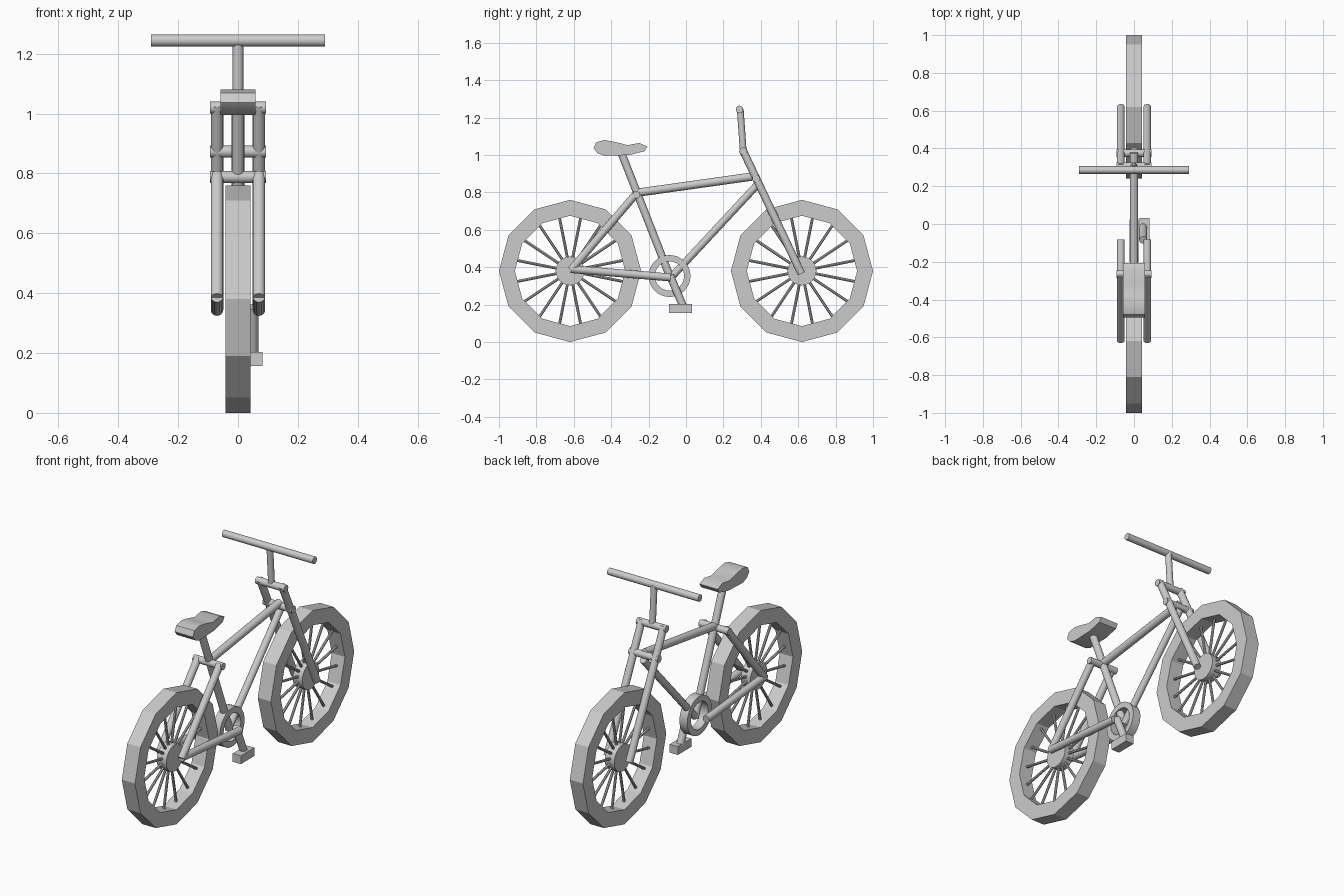
import bpy
import bmesh
from math import sin, cos, tau, radians
from mathutils import Vector, Matrix

if "Cube" in bpy.data.objects:
    bpy.data.objects.remove(bpy.data.objects["Cube"])

grey = bpy.data.materials.new("plain_grey")
grey.use_nodes = True
grey.diffuse_color = (0.6, 0.6, 0.6, 1)
grey.node_tree.nodes["Principled BSDF"].inputs["Base Color"].default_value = (0.6, 0.6, 0.6, 1)


def finish(name, bm, smooth=True):
    bmesh.ops.recalc_face_normals(bm, faces=bm.faces)
    mesh = bpy.data.meshes.new(name)
    bm.to_mesh(mesh)
    bm.free()
    mesh.materials.append(grey)
    obj = bpy.data.objects.new(name, mesh)
    bpy.context.collection.objects.link(obj)
    if smooth:
        bpy.ops.object.select_all(action='DESELECT')
        obj.select_set(True)
        bpy.context.view_layer.objects.active = obj
        bpy.ops.object.shade_smooth_by_angle(angle=radians(35))
    return obj


def add_tube(bm, start, end, radius, sides=16):
    a, b = Vector(start), Vector(end)
    turn = (b - a).to_track_quat('Z', 'Y').to_matrix().to_4x4()
    bmesh.ops.create_cone(bm, cap_ends=True, segments=sides, radius1=radius, radius2=radius,
                          depth=(b - a).length, matrix=Matrix.Translation((a + b) / 2) @ turn)


def tube(name, start, end, radius, sides=16):
    bm = bmesh.new()
    add_tube(bm, start, end, radius, sides)
    return finish(name, bm)


def ring(name, y, z, outer, inner, half, sides, smooth):
    """Rectangular-section ring around the x axis."""
    bm = bmesh.new()
    section = [(outer, -half), (outer, half), (inner, half), (inner, -half)]
    loops = [[bm.verts.new((x, y + r * cos(i * tau / sides), z + r * sin(i * tau / sides)))
              for r, x in section] for i in range(sides)]
    for i in range(sides):
        a, b = loops[i], loops[(i + 1) % sides]
        for j in range(4):
            k = (j + 1) % 4
            bm.faces.new((a[j], a[k], b[k], b[j]))
    return finish(name, bm, smooth)


# Wheels: twelve-sided tyre, round hub, sixteen spokes
AXLE = 0.38
for label, y in (("rear", -0.62), ("front", 0.62)):
    ring(label + "_tyre", y, AXLE, 0.38, 0.295, 0.042, 12, False)
    tube(label + "_hub", (-0.03, y, AXLE), (0.03, y, AXLE), 0.077, 24)
    bm = bmesh.new()
    for i in range(16):
        a = (i + 0.5) * tau / 16
        add_tube(bm, (0, y + 0.06 * cos(a), AXLE + 0.06 * sin(a)),
                 (0, y + 0.3 * cos(a), AXLE + 0.3 * sin(a)), 0.0075, 8)
    finish(label + "_spokes", bm)

# Main frame
tube("top_tube", (0, -0.27, 0.797), (0, 0.378, 0.888), 0.022)
tube("down_tube", (0, 0.39, 0.85), (0, -0.08, 0.345), 0.02)
tube("seat_tube", (0, -0.345, 1.01), (0, -0.08, 0.335), 0.021)

# Paired stays and fork legs
for side, x in (("left", 0.07), ("right", -0.07)):
    tube(side + "_seat_stay", (x, -0.265, 0.795), (x, -0.615, 0.385), 0.021)
    tube(side + "_chain_stay", (x, -0.615, 0.39), (x, -0.083, 0.345), 0.021)
    tube(side + "_fork_leg", (x, 0.302, 1.03), (x, 0.617, 0.365), 0.021)

# Cross bars
for name, y, z in (("stay_bridge", -0.265, 0.788), ("lower_crown", 0.375, 0.873),
                   ("upper_crown", 0.306, 1.02)):
    tube(name, (-0.093, y, z), (0.093, y, z), 0.02)

# Steering
tube("stem", (0, 0.306, 1.02), (0, 0.29, 1.245), 0.018)
tube("handlebar", (-0.29, 0.286, 1.244), (0.29, 0.286, 1.244), 0.02)

# Drive
ring("chainring", -0.088, 0.353, 0.112, 0.078, 0.025, 32, True)
tube("crank_arm", (0.048, -0.085, 0.355), (0.048, -0.015, 0.19), 0.021)
bm = bmesh.new()
bmesh.ops.create_cube(bm, size=1, matrix=Matrix.Translation((0.056, -0.03, 0.18))
                      @ Matrix.Diagonal((0.052, 0.123, 0.048, 1)))
finish("pedal", bm, False)

# Saddle: side profile extruded across
profile = [(-0.495, 1.037), (-0.48, 1.068), (-0.436, 1.08), (-0.38, 1.07), (-0.313, 1.053),
           (-0.25, 1.064), (-0.206, 1.045), (-0.222, 1.02), (-0.302, 1.0), (-0.436, 0.995),
           (-0.473, 1.01)]
bm = bmesh.new()
face = bm.faces.new([bm.verts.new((-0.058, y, z)) for y, z in profile])
extruded = bmesh.ops.extrude_face_region(bm, geom=[face])
bmesh.ops.translate(bm, vec=(0.116, 0, 0),
                    verts=[g for g in extruded["geom"] if isinstance(g, bmesh.types.BMVert)])
finish("saddle", bm)
